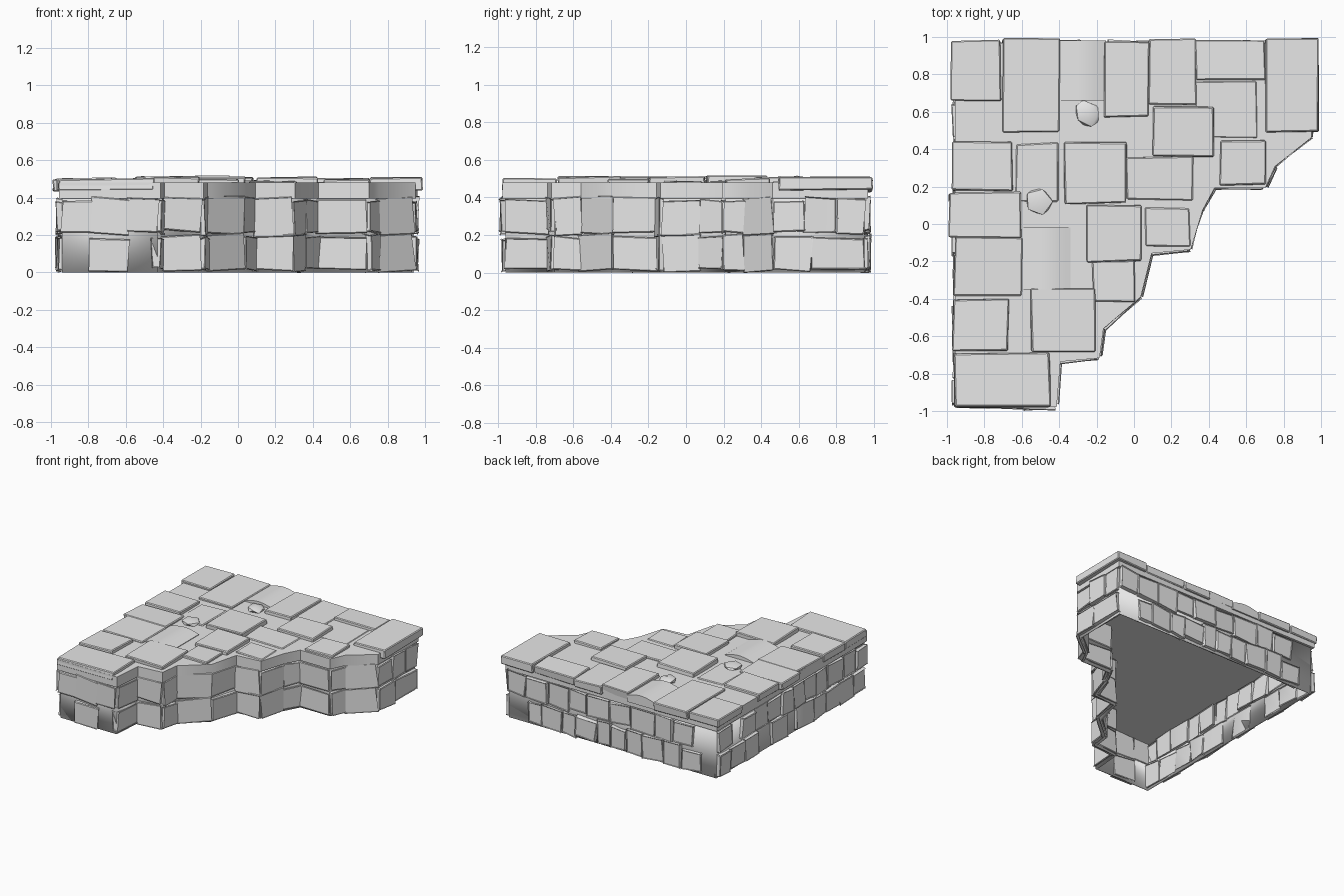
import bpy, bmesh, math, random
from mathutils import Vector

random.seed(7)
cube = bpy.data.objects.get("Cube")
if cube:
    bpy.data.objects.remove(cube, do_unlink=True)

stone_mat = bpy.data.materials.new("grey_stone")
stone_mat.use_nodes = True
GREY = (0.8, 0.8, 0.8, 1)
stone_mat.diffuse_color = GREY
stone_mat.node_tree.nodes["Principled BSDF"].inputs["Base Color"].default_value = GREY

UP = Vector((0, 0, 1))
WALL_TOP, SLAB_TOP = 0.395, 0.48


def finish(name, bm, angle=30):
    bmesh.ops.recalc_face_normals(bm, faces=bm.faces)
    mesh = bpy.data.meshes.new(name)
    bm.to_mesh(mesh)
    bm.free()
    mesh.materials.append(stone_mat)
    obj = bpy.data.objects.new(name, mesh)
    bpy.context.collection.objects.link(obj)
    bpy.ops.object.select_all(action='DESELECT')
    obj.select_set(True)
    bpy.context.view_layer.objects.active = obj
    bpy.ops.object.shade_smooth_by_angle(angle=math.radians(angle))
    return obj


def wobble(amount):
    return random.uniform(-amount, amount)


def add_block(bm, origin, axes, size, jitter, bevel=0.006):
    """Rough-cut block: size along three axes, with uneven corners."""
    part = bmesh.new()
    bmesh.ops.create_cube(part, size=1)
    for v in part.verts:
        local = [c * s + wobble(j) for c, s, j in zip(v.co, size, jitter)]
        v.co = origin + sum((a * l for a, l in zip(axes, local)), Vector())
    bmesh.ops.bevel(part, geom=part.edges[:], offset=bevel, segments=1, affect='EDGES')
    temp = bpy.data.meshes.new("temp")
    part.to_mesh(temp)
    part.free()
    bm.from_mesh(temp)
    bpy.data.meshes.remove(temp)


# Footprint, counter-clockwise from the front left corner along the stepped side
footprint = [Vector((x, y, 0)) for x, y in (
    (-.94, -.96), (-.43, -.96), (-.41, -.72), (-.2, -.7), (-.18, -.55),
    (.02, -.38), (.08, -.14), (.29, -.12), (.35, .08), (.42, .21),
    (.69, .21), (.74, .32), (.93, .47), (.94, .95), (-.94, .95))]
sides = list(zip(footprint, footprint[1:] + footprint[:1]))


def outward(a, b):
    return (b - a).normalized().cross(UP)


def grown(amount):
    points = []
    for i, p in enumerate(footprint):
        n1, n2 = outward(*sides[i - 1]), outward(*sides[i])
        points.append(p + (n1 + n2) * amount / (1 + n1.dot(n2)))
    return points


# Backing wall, open underneath
bm = bmesh.new()
low = [bm.verts.new(p) for p in footprint]
high = [bm.verts.new(p + UP * (WALL_TOP + 0.005)) for p in footprint]
for i in range(len(low)):
    j = (i + 1) % len(low)
    bm.faces.new((low[i], low[j], high[j], high[i]))
wall = finish("backing_wall", bm, 40)
solid = wall.modifiers.new("thickness", 'SOLIDIFY')
solid.thickness, solid.offset = 0.015, -1

# Platform slab
bm = bmesh.new()
base = bm.faces.new([bm.verts.new(p + UP * WALL_TOP) for p in grown(0.018)])
top = bmesh.ops.extrude_face_region(bm, geom=[base], use_keep_orig=True)
for item in top["geom"]:
    if isinstance(item, bmesh.types.BMVert):
        item.co.z = SLAB_TOP
finish("platform_slab", bm, 40)

# Facing stones: two rough courses along every side
for number, (a, b) in enumerate(sides):
    along, out = (b - a).normalized(), outward(a, b)
    length = (b - a).length
    bm = bmesh.new()
    for row in range(2):
        count = max(1, round(length / random.uniform(0.16, 0.2)))
        step = length / count
        cuts = [0] + [(k + wobble(0.2)) * step for k in range(1, count)] + [length]
        for start, end in zip(cuts, cuts[1:]):
            if count > 2 and random.random() < 0.1:
                continue
            tall = random.uniform(0.15, 0.195)
            z = 0.1 + row * 0.2 + wobble(0.008)
            z = max(z, tall / 2 + 0.012)
            spot = a + along * (start + end) / 2 + out * wobble(0.008) + UP * z
            tilt = wobble(0.06)
            right = along * math.cos(tilt) + UP * math.sin(tilt)
            axes = (right, out, out.cross(right) * -1)
            add_block(bm, spot, axes, (end - start - 0.008, 0.042, tall),
                      (0.008, 0.006, 0.008), 0.005)
    finish(f"wall_stones_{number + 1}", bm)

# Paving stones: left, right, front, back, top height
paving = (
    (-.98, -.71, .66, .98, .5), (-.7, -.4, .49, .99, .495),
    (-.16, .08, .57, .97, .505), (.08, .33, .64, .99, .49),
    (.33, .7, .77, .98, .5), (.7, .99, .49, .99, .505),
    (.1, .43, .36, .63, .51), (.46, .7, .21, .45, .5),
    (-.97, -.65, .18, .44, .505), (-.37, -.04, .11, .44, .515),
    (-.04, .32, .13, .36, .49), (-.99, -.6, -.07, .17, .495),
    (-.96, -.6, -.39, -.07, .495), (-.25, .04, -.2, .1, .51),
    (.06, .3, -.12, .09, .49), (-.22, 0, -.42, -.2, .5),
    (-.55, -.21, -.68, -.35, .51), (-.97, -.67, -.68, -.4, .505),
    (-.96, -.45, -.98, -.69, .5), (.33, .66, .46, .76, .484),
    (-.63, -.4, .12, .43, .486))
WORLD = (Vector((1, 0, 0)), Vector((0, 1, 0)), UP)
for number, (x0, x1, y0, y1, z) in enumerate(paving):
    bm = bmesh.new()
    thick = 0.065
    add_block(bm, Vector(((x0 + x1) / 2, (y0 + y1) / 2, z - thick / 2)), WORLD,
              (x1 - x0, y1 - y0, thick), (0.007, 0.007, 0.005))
    finish(f"paving_stone_{number + 1}", bm)

# Two worn stones with rounded tops
for number, (x0, x1, y0, y1) in enumerate(((-.4, -.15, .66, .98), (-.6, -.34, -.35, -.02))):
    bm = bmesh.new()
    steps = 8
    ring = [(x0, 0.43)]
    for k in range(steps + 1):
        t = k / steps
        ring.append((x0 + (x1 - x0) * t, 0.485 + 0.025 * math.sin(math.pi * t)))
    ring.append((x1, 0.43))
    cap = bm.faces.new([bm.verts.new((x, y0, z)) for x, z in ring])
    body = bmesh.ops.extrude_face_region(bm, geom=[cap], use_keep_orig=True)
    moved = [g for g in body["geom"] if isinstance(g, bmesh.types.BMVert)]
    bmesh.ops.translate(bm, verts=moved, vec=(0, y1 - y0, 0))
    finish(f"worn_stone_{number + 1}", bm, 40)

# Loose rubble on the paving
for number, (x, y) in enumerate(((-.25, .59), (-.51, .12))):
    bm = bmesh.new()
    bmesh.ops.create_icosphere(bm, subdivisions=1, radius=1)
    for v in bm.verts:
        scale = 1 + wobble(0.15)
        v.co = (x + v.co.x * 0.075 * scale, y + v.co.y * 0.075 * scale,
                0.488 + v.co.z * 0.028)
    finish(f"loose_rock_{number + 1}", bm, 40)
